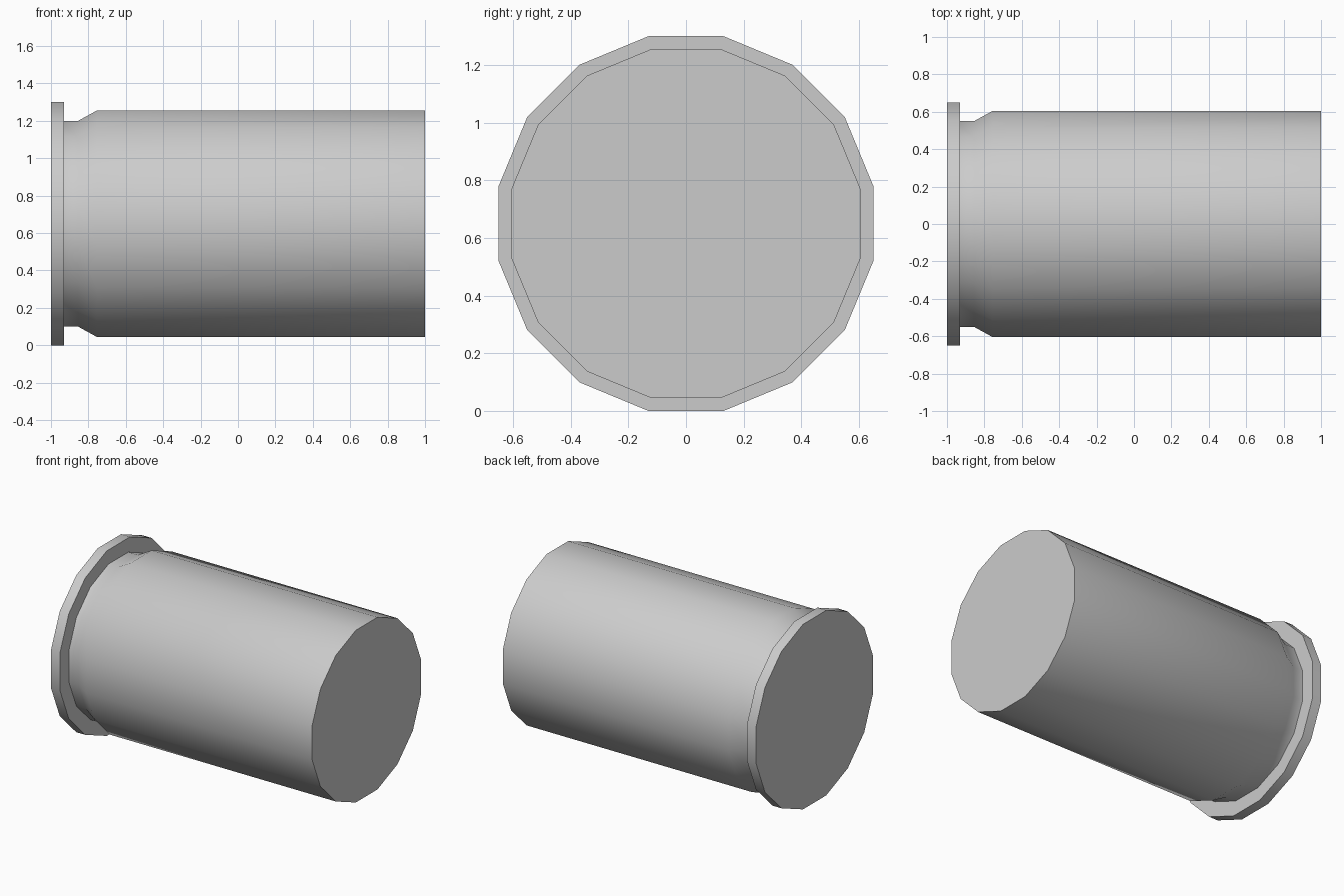
import bpy, bmesh, math

SIDES = 16
CENTRE_Z = 0.65

default = bpy.data.objects.get("Cube")
if default:
    bpy.data.objects.remove(default, do_unlink=True)

# Plain grey metal
metal = bpy.data.materials.new("grey_metal")
metal.use_nodes = True
grey = (0.6, 0.6, 0.6, 1.0)
metal.diffuse_color = grey
metal.node_tree.nodes["Principled BSDF"].inputs["Base Color"].default_value = grey


def ring(bm, x, flat_radius):
    """Ring around the x axis, sized to its flats, with a flat on top."""
    r = flat_radius / math.cos(math.pi / SIDES)
    angles = [(i + 0.5) * math.tau / SIDES for i in range(SIDES)]
    return [bm.verts.new((x, r * math.cos(a), CENTRE_Z + r * math.sin(a)))
            for a in angles]


def turned_part(name, profile):
    """Closed solid turned around the x axis from (x, radius) points."""
    bm = bmesh.new()
    rings = [ring(bm, x, r) for x, r in profile]
    for a, b in zip(rings, rings[1:]):
        for i in range(SIDES):
            j = (i + 1) % SIDES
            bm.faces.new((a[i], a[j], b[j], b[i]))
    bm.faces.new(rings[0])
    bm.faces.new(rings[-1])
    bmesh.ops.recalc_face_normals(bm, faces=bm.faces)
    mesh = bpy.data.meshes.new(name)
    bm.to_mesh(mesh)
    bm.free()
    mesh.materials.append(metal)
    obj = bpy.data.objects.new(name, mesh)
    bpy.context.collection.objects.link(obj)
    bpy.ops.object.select_all(action="DESELECT")
    obj.select_set(True)
    bpy.context.view_layer.objects.active = obj
    bpy.ops.object.shade_smooth_by_angle(angle=math.radians(32))
    return obj


# Base rim, extraction groove, sloped shoulder and straight wall
turned_part("rimmed_casing", [
    (-1.0, 0.65), (-0.93, 0.65),
    (-0.93, 0.55), (-0.855, 0.55),
    (-0.755, 0.605), (1.0, 0.605),
])
